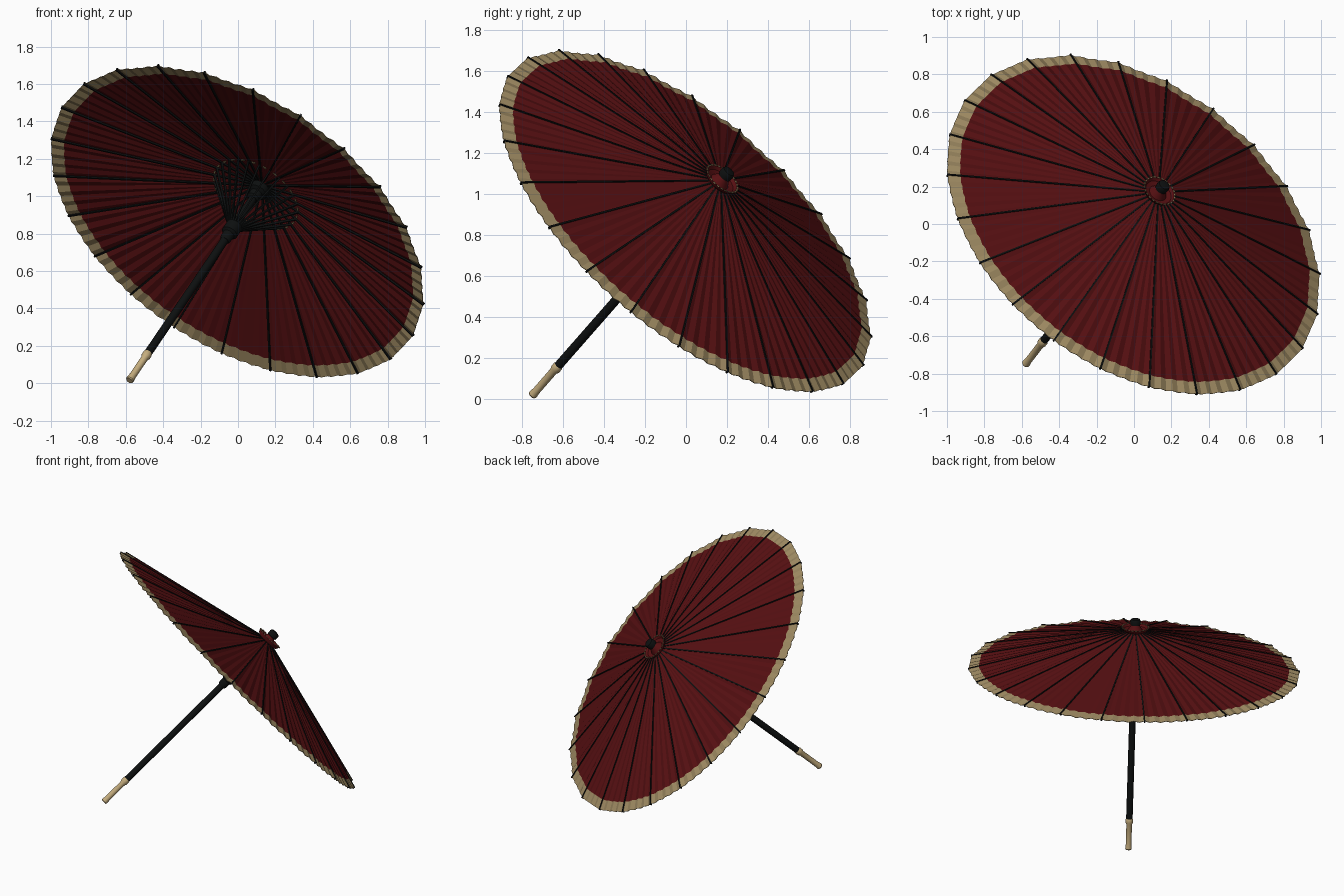
import bpy, bmesh, math
from mathutils import Vector, Matrix

cube = bpy.data.objects.get("Cube")
if cube:
    bpy.data.objects.remove(cube, do_unlink=True)


def material(name, color):
    m = bpy.data.materials.new(name)
    m.use_nodes = True
    m.diffuse_color = (*color, 1)
    m.node_tree.nodes["Principled BSDF"].inputs["Base Color"].default_value = (*color, 1)
    return m


RED = material("dark red paper", (0.095, 0.005, 0.006))
TAN = material("tan border", (0.35, 0.26, 0.125))
WOOD = material("pale bamboo", (0.56, 0.42, 0.21))
BLACK = material("black lacquer", (0.004, 0.005, 0.005))

# Tilted frame: local z runs along the pole, local x along one rib
RIBS, RADIUS, APEX, SLOPE = 24, 1.12, 0.29, 0.26
axis = Vector((0.454, 0.587, 0.669)).normalized()
rib = Vector((-0.34, 0.91, -0.57))
rib = (rib - axis * rib.dot(axis)).normalized()
FRAME = Matrix((rib, axis.cross(rib), axis)).transposed().to_4x4()
FRAME.translation = (0, 0, 0.87)


def canopy_z(r):
    return APEX - SLOPE * r


def polar(r, a, z):
    return Vector((r * math.cos(a), r * math.sin(a), z))


def finish(name, bm, mats, smooth=False):
    bmesh.ops.recalc_face_normals(bm, faces=bm.faces)
    me = bpy.data.meshes.new(name)
    bm.to_mesh(me)
    bm.free()
    for m in mats:
        me.materials.append(m)
    ob = bpy.data.objects.new(name, me)
    bpy.context.collection.objects.link(ob)
    ob.matrix_world = FRAME
    if smooth:
        bpy.ops.object.select_all(action='DESELECT')
        ob.select_set(True)
        bpy.context.view_layer.objects.active = ob
        bpy.ops.object.shade_smooth_by_angle(angle=math.radians(35))
    return ob


def lathe(name, profile, mat, sides=24):
    """Spin (radius, height) points around the pole, capping both ends."""
    bm = bmesh.new()
    rings = [[bm.verts.new(polar(r, math.tau * i / sides, z)) for i in range(sides)]
             for r, z in profile]
    for lo, hi in zip(rings, rings[1:]):
        for i in range(sides):
            j = (i + 1) % sides
            bm.faces.new((lo[i], lo[j], hi[j], hi[i]))
    bm.faces.new(rings[0])
    bm.faces.new(rings[-1])
    return finish(name, bm, [mat], True)


def spokes(name, start, end, width, depth, mat, offset=0.0):
    """Flat bars from one (radius, height) to another, one per rib."""
    bm = bmesh.new()
    for k in range(RIBS):
        a = math.tau * (k + offset) / RIBS
        p, q = polar(start[0], a, start[1]), polar(end[0], a, end[1])
        along = (q - p).normalized()
        side = polar(1, a + math.pi / 2, 0)
        mat4 = Matrix((along, side, along.cross(side))).transposed().to_4x4()
        mat4.translation = (p + q) / 2
        size = Matrix.Diagonal(((q - p).length, width, depth, 1))
        bmesh.ops.create_cube(bm, size=1, matrix=mat4 @ size)
    return finish(name, bm, [mat])


# Pleated paper canopy with a tan border
PLEATS = 8
count = RIBS * PLEATS
bm = bmesh.new()
rows = []
for r in (0.03, 0.35, 0.7, 1.052, RADIUS):
    t = r / RADIUS
    row = []
    for i in range(count):
        k = i % PLEATS
        sag = math.sin(math.pi * k / PLEATS)
        fold = 0.009 * (k % 2) + 0.006 * sag
        row.append(bm.verts.new(polar(r * (1 - 0.007 * sag * t), math.tau * i / count,
                                      canopy_z(r) - fold * t)))
    rows.append(row)
for n, (a, b) in enumerate(zip(rows, rows[1:])):
    for i in range(count):
        j = (i + 1) % count
        f = bm.faces.new((a[i], b[i], b[j], a[j]))
        f.material_index = 1 if n == 3 else 0
canopy = finish("canopy", bm, [RED, TAN])
if canopy.data.polygons[0].normal.z < 0:
    canopy.data.flip_normals()
thick = canopy.modifiers.new("paper thickness", 'SOLIDIFY')
thick.thickness = 0.003
thick.offset = -1

# Ribs show as thin lines above the paper; stretchers spread from the runner
spokes("canopy_ribs", (0.035, canopy_z(0.035) - 0.006),
       (RADIUS + 0.003, canopy_z(RADIUS) - 0.006), 0.009, 0.017, BLACK)
spokes("stretchers", (0.03, -0.05), (0.25, canopy_z(0.25) - 0.012), 0.009, 0.012, BLACK)

# Thread tying the stretchers to the ribs
spokes("tie_threads", (0.247, canopy_z(0.25) - 0.018),
       (0.256, canopy_z(0.25) - 0.018), 0.022, 0.004, TAN, 0.5)

# Pole, runner and upper hub
lathe("pole", [(0.022, -1.07), (0.022, 0.32)], BLACK)
lathe("runner", [(0.024, -0.16), (0.03, -0.15), (0.032, -0.11), (0.045, -0.1),
                 (0.045, -0.04), (0.034, -0.03), (0.034, 0.0), (0.024, 0.01)], BLACK)
lathe("upper_hub", [(0.024, 0.17), (0.036, 0.18), (0.036, 0.215), (0.055, 0.225),
                    (0.055, 0.262), (0.024, 0.27)], BLACK)

# Handle
lathe("handle", [(0.018, -1.278), (0.022, -1.272), (0.019, -1.24), (0.019, -1.1),
                 (0.025, -1.085), (0.025, -1.065), (0.021, -1.055)], WOOD)

# Upturned paper collar, its trim, and the tip knob
lathe("collar", [(0.03, 0.255), (0.06, 0.268), (0.082, 0.282), (0.092, 0.302),
                 (0.088, 0.302), (0.076, 0.287), (0.05, 0.28), (0.032, 0.31),
                 (0.024, 0.325)], RED)
spokes("collar_trim", (0.087, 0.302), (0.094, 0.304), 0.014, 0.005, TAN)
lathe("tip_knob", [(0.022, 0.315), (0.034, 0.32), (0.036, 0.345), (0.03, 0.358),
                   (0.012, 0.362)], BLACK)
